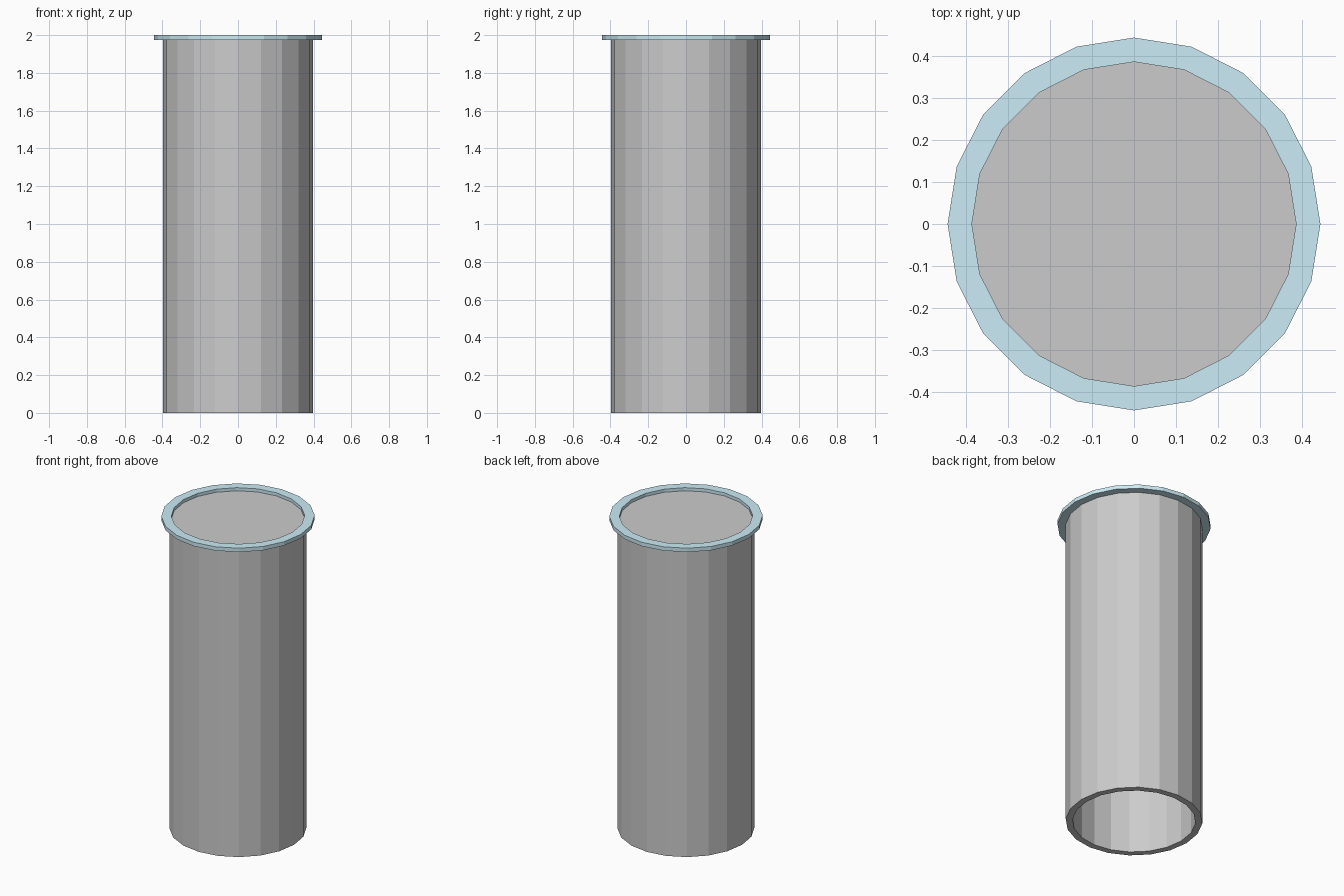
import bpy, bmesh
from math import cos, sin, pi

if "Cube" in bpy.data.objects:
    bpy.data.objects.remove(bpy.data.objects["Cube"])

SIDES = 20


def lathe(name, profile, closed=False):
    """Revolve (radius, z) points round z; zero radius makes a pole."""
    bm = bmesh.new()
    rings = []
    for r, z in profile:
        if r == 0:
            rings.append([bm.verts.new((0, 0, z))])
        else:
            rings.append([bm.verts.new((r * cos(2 * pi * i / SIDES), r * sin(2 * pi * i / SIDES), z))
                          for i in range(SIDES)])
    pairs = list(zip(rings, rings[1:]))
    if closed:
        pairs.append((rings[-1], rings[0]))
    for a, b in pairs:
        if len(a) == 1:
            bm.faces.new(b)
        elif len(b) == 1:
            bm.faces.new(a)
        else:
            for i in range(SIDES):
                j = (i + 1) % SIDES
                bm.faces.new((a[i], a[j], b[j], b[i]))
    # poles are replaced by flat caps
    bmesh.ops.delete(bm, geom=[v for v in bm.verts if not v.link_faces], context='VERTS')
    bmesh.ops.recalc_face_normals(bm, faces=bm.faces)
    mesh = bpy.data.meshes.new(name)
    bm.to_mesh(mesh)
    bm.free()
    obj = bpy.data.objects.new(name, mesh)
    bpy.context.collection.objects.link(obj)
    return obj


# Hollow body: open at the bottom, capped at the top
lathe("tube_body", [(0, 1.98), (0.397, 1.98), (0.397, 0), (0.357, 0), (0.357, 1.94), (0, 1.94)])

# Thin rim round the top
rim = lathe("top_rim", [(0.387, 1.975), (0.445, 1.975), (0.445, 2), (0.387, 2)], closed=True)
mat = bpy.data.materials.new("pale_blue")
mat.diffuse_color = (0.6, 0.84, 0.92, 1)
mat.use_nodes = True
mat.node_tree.nodes["Principled BSDF"].inputs["Base Color"].default_value = mat.diffuse_color
rim.data.materials.append(mat)
